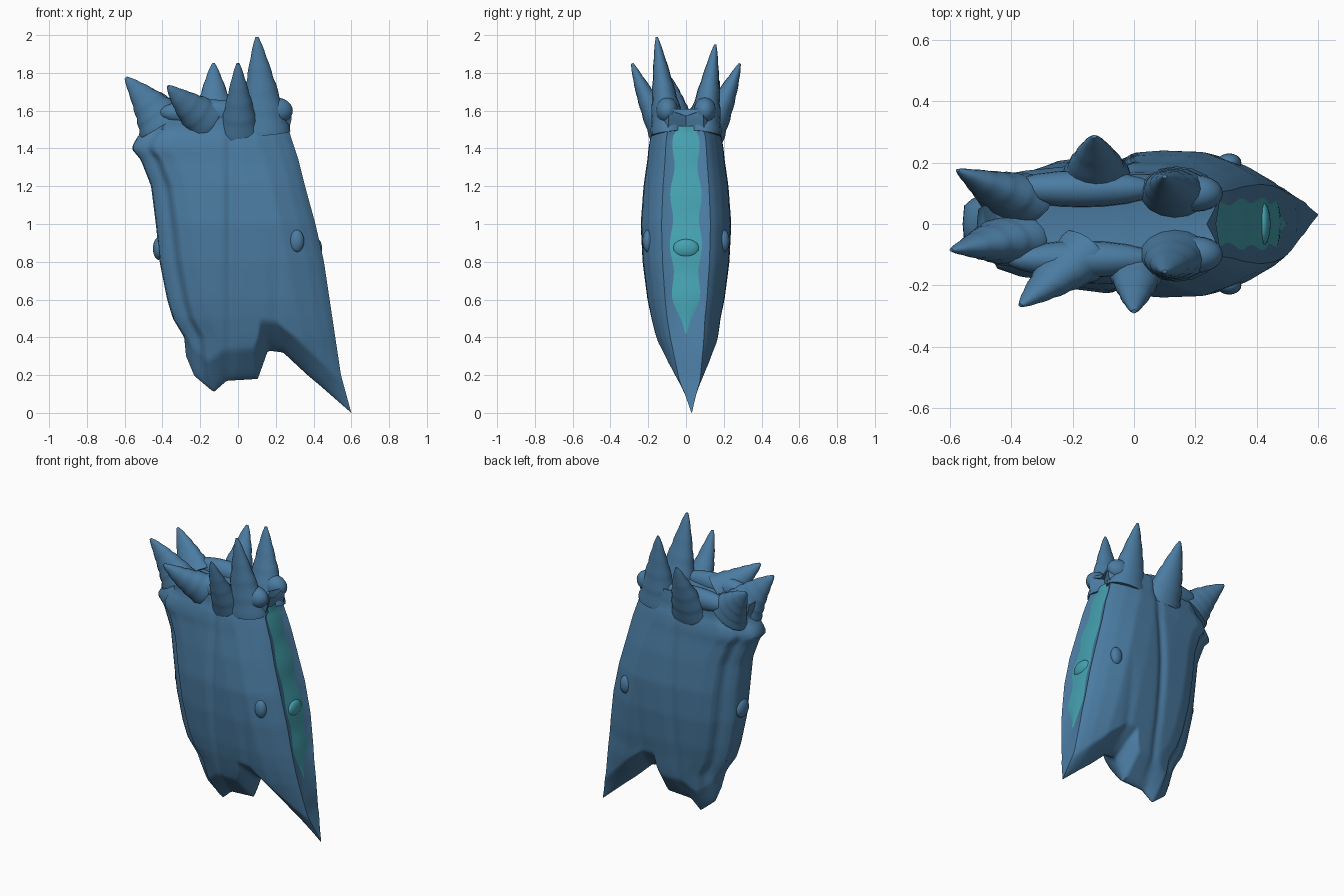
import bpy, bmesh, math
from mathutils import Vector

if "Cube" in bpy.data.objects:
    bpy.data.objects.remove(bpy.data.objects["Cube"])


def mat(name, c):
    m = bpy.data.materials.new(name)
    m.diffuse_color = (*c, 1)
    m.use_nodes = True
    m.node_tree.nodes["Principled BSDF"].inputs["Base Color"].default_value = m.diffuse_color
    return m


BLUE = mat("shell_blue", (0.07, 0.20, 0.36))
TEAL = mat("panel_teal", (0.06, 0.36, 0.44))


def lerp(tab, t, k=1):
    if t <= tab[0][0]:
        return tab[0][k]
    for a, b in zip(tab, tab[1:]):
        if t <= b[0]:
            f = (t - a[0]) / (b[0] - a[0])
            return a[k] + f * (b[k] - a[k])
    return tab[-1][k]


def finish(bm, name, m, angle=50):
    bmesh.ops.recalc_face_normals(bm, faces=bm.faces)
    me = bpy.data.meshes.new(name)
    bm.to_mesh(me)
    bm.free()
    me.materials.append(m)
    ob = bpy.data.objects.new(name, me)
    bpy.context.collection.objects.link(ob)
    bpy.ops.object.select_all(action='DESELECT')
    ob.select_set(True)
    bpy.context.view_layer.objects.active = ob
    bpy.ops.object.shade_smooth_by_angle(angle=math.radians(angle))
    return ob


# height, left edge, right edge, half depth
ROWS = [(0, -.22, .60, .04), (.2, -.26, .545, .11), (.4, -.28, .515, .165),
        (.5, -.34, .50, .185), (.6, -.37, .485, .205), (.8, -.41, .455, .23),
        (1.0, -.43, .41, .24), (1.2, -.455, .355, .225), (1.34, -.51, .32, .205),
        (1.4, -.56, .30, .2), (1.46, -.53, .28, .19), (1.5, -.48, .27, .175),
        (1.56, -.5, .285, .17), (1.63, -.51, .28, .16)]
# lower hem across the width: two lobes, a notch and a long tail
HEM = [(0, .30), (.03, .2), (.14, .11), (.24, .17), (.45, .18), (.54, .33),
       (.64, .32), (.85, .14), (1, 0)]
# thickness across the width
THICK = [(0, .3), (.04, .42), (.1, .5), (.12, .72), (.22, .86), (.4, .94),
         (.62, 1), (.78, .98), (.9, .82), (.97, .66), (1, .54)]

# main shell
NU, NV = 56, 64
bm = bmesh.new()
rings = []
for j in range(NV + 1):
    v = (j / NV) ** 1.2
    front, back = [], []
    for i in range(NU + 1):
        u = i / NU
        zb = lerp(HEM, u)
        z = zb + v * (1.61 - zb)
        L, R, D = (lerp(ROWS, z, k) for k in (1, 2, 3))
        x = L + u * (R - L)
        close = max(.03, min(1, ((z - zb) / .16) ** .6))
        groove = 1 - .08 * math.exp(-((x + .04) / .025) ** 2) \
                   - .08 * math.exp(-((x - .2) / .03) ** 2) * max(0, 1 - z)
        y = D * lerp(THICK, u) * close * groove
        off = .03 * max(0, 1 - z / .5)
        front.append(bm.verts.new((x, off - y, z)))
        back.append(bm.verts.new((x, off + y, z)))
    inset = .045 * min(1, max(0, (front[-1].co.z - .3) / .3))
    f0, f1 = front[0].co, front[-1].co
    left = bm.verts.new((f0.x - .005, (f0.y + back[0].co.y) / 2, f0.z))
    right = bm.verts.new((f1.x - inset, (f1.y + back[-1].co.y) / 2, f1.z))
    rings.append((front, back, left, right))
loops = [f + [r] + b[::-1] + [l] for f, b, l, r in rings]
for a, b in zip(loops, loops[1:]):
    n = len(a)
    for i in range(n):
        bm.faces.new((a[i], a[(i + 1) % n], b[(i + 1) % n], b[i]))
for (front, back, left, right), dip in ((rings[0], 0), (rings[-1], .04)):
    mid = [left] + [bm.verts.new((f.co + b.co) / 2 - Vector((0, 0, dip)))
                    for f, b in zip(front[1:-1], back[1:-1])] + [right]
    for side in (front, back):
        for i in range(NU):
            bm.faces.new((side[i], side[i + 1], mid[i + 1], mid[i]))
finish(bm, "main_shell", BLUE)

# glowing panel set between the two shell edges on the right side
bm = bmesh.new()
prev = None
for j in range(41):
    z = .42 + j / 40 * 1.1
    R = lerp(ROWS, z, 2)
    w = min(.12, lerp(ROWS, z, 3) * .52) * min(1, .15 + (z - .42) / .25, .4 + (1.52 - z) / .1)
    row = [bm.verts.new((R - .022 + .008 * math.cos(k * math.pi / 6) + .004 * math.sin(z * 23),
                         w * k / 3, z)) for k in range(-3, 4)]
    if prev:
        for i in range(6):
            bm.faces.new((prev[i], prev[i + 1], row[i + 1], row[i]))
    prev = row
finish(bm, "side_panel", TEAL)


# crown horns: curved, tapering spikes
def horn(name, base, tip, r, lean=.5, flat=1.0):
    base, tip = Vector(base), Vector(tip)
    mid = base.lerp(tip, .5)
    ctrl = Vector((mid.x + (tip.x - base.x) * (lean - .5), mid.y + (tip.y - base.y) * (lean - .5), mid.z))
    bm = bmesh.new()
    prev, n, steps = None, 16, 14
    for s in range(steps + 1):
        t = s / steps
        p = base * (1 - t) ** 2 + ctrl * 2 * t * (1 - t) + tip * t * t
        d = ((ctrl - base) * (1 - t) + (tip - ctrl) * t).normalized()
        side = Vector((0, 1, 0)).cross(d).normalized()
        fwd = d.cross(side)
        rad = r * (1 - t) ** .85 * (1 + .04 * math.sin(t * 30)) + .008
        ring = [bm.verts.new(p + side * rad * math.cos(a) + fwd * rad * flat * math.sin(a))
                for a in (2 * math.pi * k / n for k in range(n))]
        if prev:
            for i in range(n):
                bm.faces.new((prev[i], prev[(i + 1) % n], ring[(i + 1) % n], ring[i]))
        else:
            bm.faces.new(ring)
        prev = ring
    bm.faces.new(prev)
    finish(bm, name, BLUE)


HORNS = [((.14, -.09, 1.48), (.10, -.155, 1.99), .13, .5, .7),
         ((.14, .09, 1.48), (.10, .155, 1.95), .13, .5, .7),
         ((.01, -.11, 1.48), (0, -.285, 1.85), .10, .6, .8),
         ((-.12, .11, 1.48), (-.13, .285, 1.85), .13, .6, .7),
         ((-.17, -.10, 1.55), (-.37, -.265, 1.73), .11, .6, .8),
         ((-.40, -.05, 1.53), (-.595, -.085, 1.775), .13, .4, .65),
         ((-.38, .08, 1.53), (-.575, .175, 1.755), .13, .4, .65)]
for i, h in enumerate(HORNS):
    horn(f"crown_horn_{i + 1}", *h)


# lumpy crown collar and small studs
def blob(name, loc, scale, m=BLUE):
    bm = bmesh.new()
    bmesh.ops.create_uvsphere(bm, u_segments=20, v_segments=12, radius=1)
    for v in bm.verts:
        v.co = Vector(loc) + Vector(v.co[k] * scale[k] for k in range(3))
    finish(bm, name, m)


for s in (-1, 1):
    blob("collar_ridge", (-.17, s * .115, 1.59), (.25, .06, .07))
    blob("collar_corner", (.2, s * .10, 1.6), (.09, .06, .07))
    blob("shell_stud", (.31, s * .20, .91), (.04, .03, .06))
blob("panel_stud", (.42, 0, .87), (.025, .07, .05), TEAL)
blob("flank_stud", (-.42, 0, .87), (.03, .06, .06))
